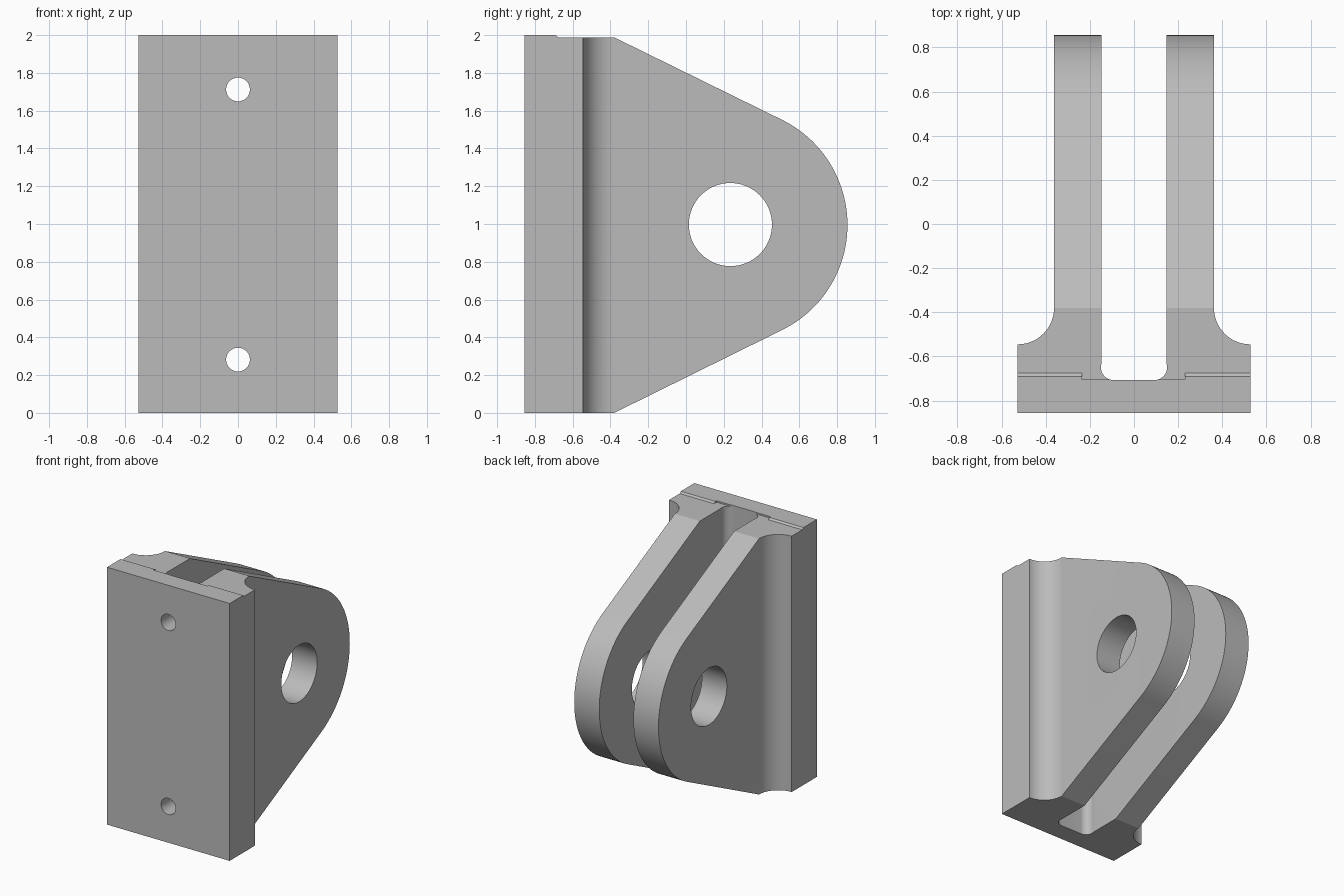
import bpy
import bmesh
from math import cos, sin, radians
from mathutils import Vector

cube = bpy.data.objects.get("Cube")
if cube:
    bpy.data.objects.remove(cube, do_unlink=True)

grey = bpy.data.materials.new("plain grey")
grey.use_nodes = True
COLOUR = (0.5, 0.5, 0.5, 1)
grey.diffuse_color = COLOUR
grey.node_tree.nodes["Principled BSDF"].inputs["Base Color"].default_value = COLOUR


def arc(cx, cy, r, start, end, steps):
    """Points along a circular arc, angles in degrees."""
    angles = [radians(start + (end - start) * i / steps) for i in range(steps + 1)]
    return [(cx + r * cos(a), cy + r * sin(a)) for a in angles]


def prism(name, points, axis, low, high):
    """Extrude a closed 2D outline along the given axis."""
    place = {"x": lambda p: (low, p[0], p[1]),
             "y": lambda p: (p[0], low, p[1]),
             "z": lambda p: (p[0], p[1], low)}[axis]
    bm = bmesh.new()
    face = bm.faces.new([bm.verts.new(place(p)) for p in points])
    made = bmesh.ops.extrude_face_region(bm, geom=[face])["geom"]
    step = Vector([(high - low) * (a == axis) for a in "xyz"])
    bmesh.ops.translate(bm, vec=step,
                        verts=[v for v in made if isinstance(v, bmesh.types.BMVert)])
    bmesh.ops.recalc_face_normals(bm, faces=bm.faces)
    mesh = bpy.data.meshes.new(name)
    bm.to_mesh(mesh)
    bm.free()
    mesh.materials.append(grey)
    obj = bpy.data.objects.new(name, mesh)
    bpy.context.collection.objects.link(obj)
    return obj


def combine(target, cutter, operation):
    """Apply a boolean and discard its cutter."""
    cutter.hide_render = True
    mod = target.modifiers.new("cut", "BOOLEAN")
    mod.operation = operation
    mod.solver = "EXACT"
    mod.object = cutter
    bpy.context.view_layer.objects.active = target
    bpy.ops.object.modifier_apply(modifier=mod.name)
    bpy.data.objects.remove(cutter, do_unlink=True)


# Plan outline: mounting plate, filleted cheeks and rounded slot
half = [(0.527, -0.855)]
half += arc(0.527, -0.38, 0.165, 270, 180, 16)
half += [(0.362, 1), (0.147, 1), (0.147, -0.62)]
half += arc(0.092, -0.649, 0.058, 15, -90, 12)
plan = half + [(-x, y) for x, y in reversed(half)]
bracket = prism("clevis_bracket", plan, "z", -0.1, 2.1)

# Side outline: tapered cheeks with a round nose and a shallow top step
NOSE_Y, NOSE_Z = 0.235, 0.995
side = [(-0.9, 0), (-0.38, 0)]
side += arc(NOSE_Y, NOSE_Z, 0.62, -63.8, 63.8, 48)
side += [(-0.38, 1.988), (-0.675, 1.988), (-0.69, 2), (-0.9, 2)]
combine(bracket, prism("side_outline", side, "x", -1, 1), "INTERSECT")

# Notch in the middle of the top step
notch = [(-0.235, -0.705), (0.232, -0.705), (0.232, -0.6), (-0.235, -0.6)]
combine(bracket, prism("top_notch", notch, "z", 1.988, 2.1), "DIFFERENCE")

# Pin hole through both cheeks
pin = arc(NOSE_Y, 0.997, 0.22, 0, 360, 64)[:-1]
combine(bracket, prism("pin_hole", pin, "x", -1, 1), "DIFFERENCE")

# Bolt holes through the plate
for z in (0.282, 1.712):
    bolt = arc(0, z, 0.063, 0, 360, 32)[:-1]
    combine(bracket, prism("bolt_hole", bolt, "y", -1, -0.5), "DIFFERENCE")

# Smooth the curved walls, keep the machined edges crisp
bpy.ops.object.select_all(action="DESELECT")
bracket.select_set(True)
bpy.context.view_layer.objects.active = bracket
bpy.ops.object.shade_smooth_by_angle(angle=radians(25))
